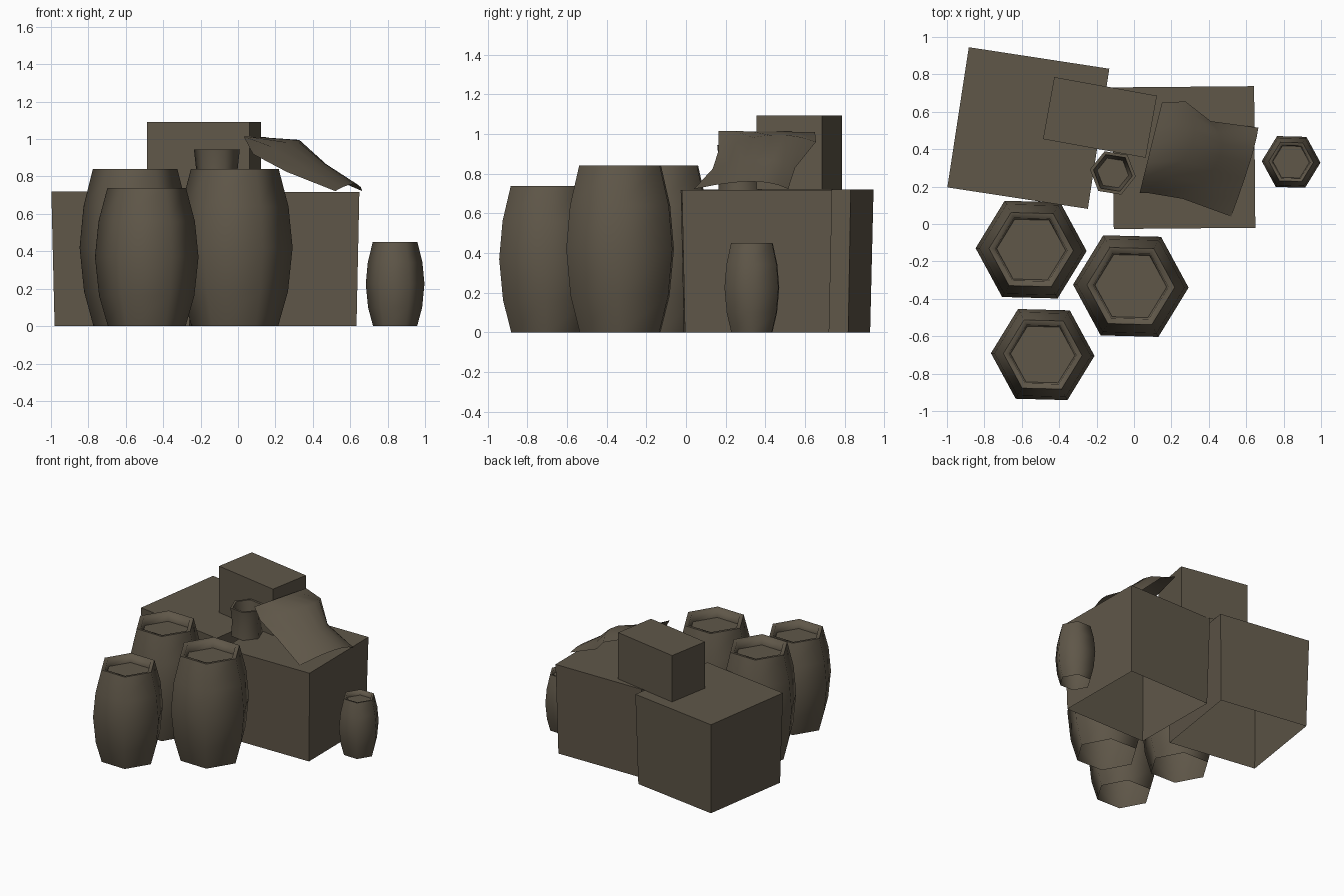
import bpy, bmesh
from math import radians, cos, sin, tau
from mathutils import Vector

if "Cube" in bpy.data.objects:
    bpy.data.objects.remove(bpy.data.objects["Cube"], do_unlink=True)

COLOUR = (0.115, 0.095, 0.066, 1)
wood = bpy.data.materials.new("dull brown")
wood.use_nodes = True
wood.diffuse_color = COLOUR
wood.node_tree.nodes["Principled BSDF"].inputs["Base Color"].default_value = COLOUR


def finish(name, bm, location=(0, 0, 0), turn=0, smooth=None):
    mesh = bpy.data.meshes.new(name)
    bm.to_mesh(mesh)
    bm.free()
    mesh.materials.append(wood)
    obj = bpy.data.objects.new(name, mesh)
    bpy.context.collection.objects.link(obj)
    obj.location = location
    obj.rotation_euler.z = radians(turn)
    if smooth:
        bpy.ops.object.select_all(action='DESELECT')
        bpy.context.view_layer.objects.active = obj
        obj.select_set(True)
        bpy.ops.object.shade_smooth_by_angle(angle=radians(smooth))


def crate(name, location, size, turn, taper=1):
    """Box standing on its location, open underneath, with a narrower foot."""
    bm = bmesh.new()
    bmesh.ops.create_cube(bm, size=1)
    underside = [f for f in bm.faces if f.normal.z < -0.5]
    bmesh.ops.delete(bm, geom=underside, context='FACES_ONLY')
    for v in bm.verts:
        k = taper if v.co.z < 0 else 1
        v.co = Vector((v.co.x * size[0] * k, v.co.y * size[1] * k, (v.co.z + 0.5) * size[2]))
    finish(name, bm, location, turn)


def hex_vessel(name, location, profile, turn):
    """Six-sided turned form, open underneath and closed at the end of its profile."""
    bm = bmesh.new()
    sides = 6
    rings = [[bm.verts.new((r * cos(tau * i / sides), r * sin(tau * i / sides), z))
              for i in range(sides)] for r, z in profile]
    for low, high in zip(rings, rings[1:]):
        for i in range(sides):
            j = (i + 1) % sides
            bm.faces.new((low[i], low[j], high[j], high[i]))
    bm.faces.new(rings[-1])
    finish(name, bm, location, turn, smooth=82)


def barrel(name, x, y, radius, height, turn=-1.5):
    staves = [(0.75, 0), (0.92, 0.22), (1, 0.5), (0.93, 0.76), (0.76, 1)]
    lid = [(0.65, 0.995), (0.62, 0.92)]
    profile = [(r * radius, z * height) for r, z in staves + lid]
    hex_vessel(name, (x, y, 0), profile, turn)


# Crates
crate("left_crate", (0.267, 0.355, 0), (0.757, 0.757, 0.717), 0.5, 0.96)
crate("right_crate", (-0.565, 0.513, 0), (0.76, 0.758, 0.72), -8.7, 0.96)
crate("top_crate", (-0.182, 0.57, 0.72), (0.558, 0.337, 0.372), -10.3)

# Barrels
barrel("rear_barrel", -0.55, -0.137, 0.297, 0.84)
barrel("middle_barrel", -0.017, -0.332, 0.309, 0.84)
barrel("front_barrel", -0.488, -0.698, 0.277, 0.738)
barrel("small_barrel", 0.84, 0.332, 0.157, 0.45)

# Open mug
hex_vessel("mug", (-0.113, 0.273, 0.715),
           [(0.118, 0), (0.112, 0.12), (0.124, 0.228), (0.105, 0.228), (0.085, 0.05)], -9)

# Draped cloth: rows curve from its near edge over a ridge to its far edge
near = [(0.03, 0.165, 1.015), (0.08, 0.165, 0.92), (0.26, 0.135, 0.825), (0.52, 0.04, 0.722)]
ridge = [(0.09, 0.41, 1.012), (0.31, 0.42, 0.995), (0.46, 0.36, 0.87), (0.62, 0.33, 0.76)]
far = [(0.15, 0.65, 1.01), (0.275, 0.655, 0.96), (0.41, 0.55, 0.83), (0.665, 0.515, 0.722)]
bm = bmesh.new()
steps = 6
rows = []
for k in range(steps + 1):
    t = k / steps
    weights = ((1 - t) * (1 - 2 * t), 4 * t * (1 - t), t * (2 * t - 1))
    rows.append([bm.verts.new(sum((Vector(p) * w for p, w in zip(points, weights)), Vector()))
                 for points in zip(near, ridge, far)])
for a, b in zip(rows, rows[1:]):
    for i in range(len(near) - 1):
        bm.faces.new((a[i], a[i + 1], b[i + 1], b[i]))
finish("cloth", bm, smooth=60)
